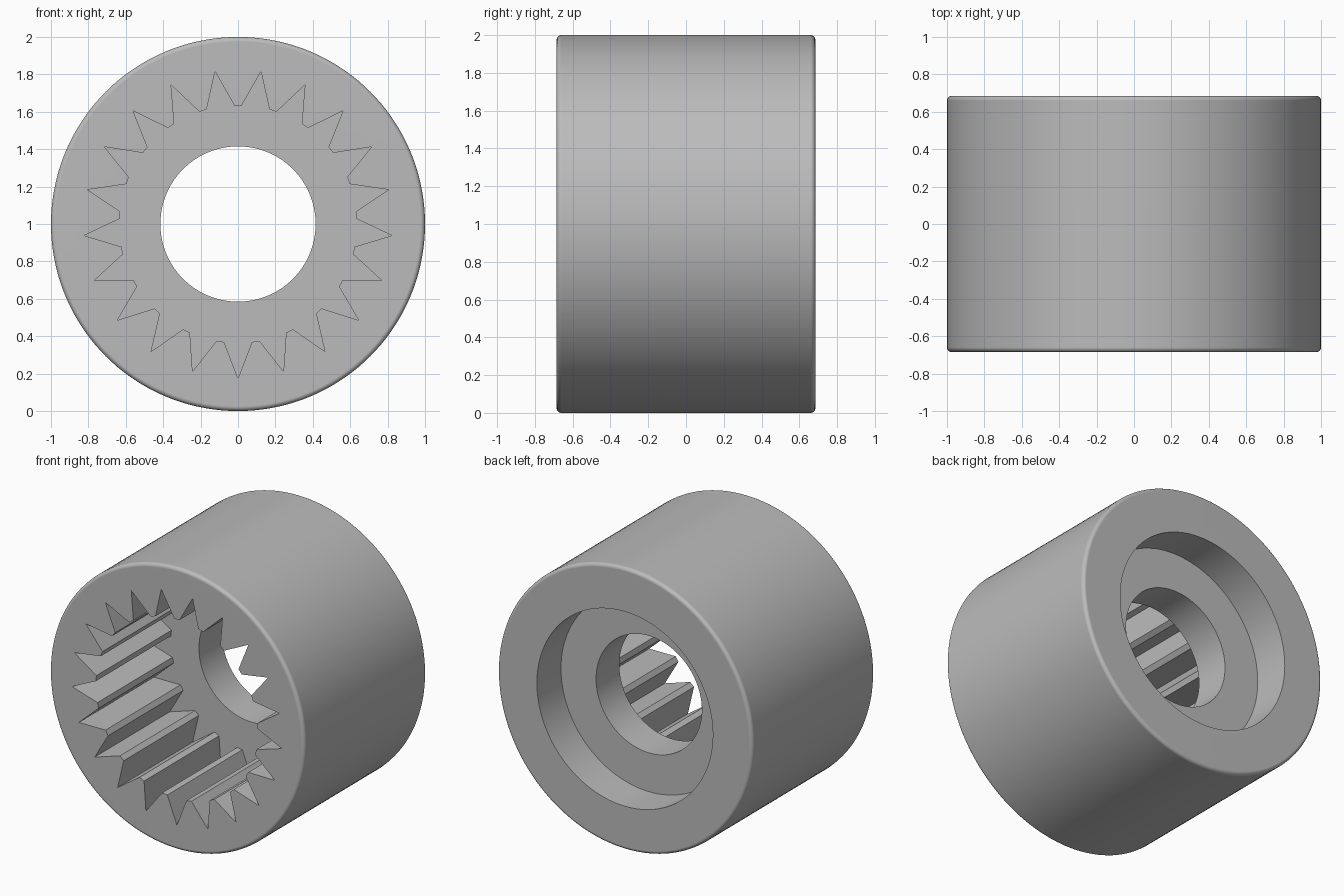
import bpy, bmesh, math
from mathutils import Vector

if "Cube" in bpy.data.objects:
    bpy.data.objects.remove(bpy.data.objects["Cube"], do_unlink=True)

RADIUS, HALF, EDGE = 1.0, 0.685, 0.025     # outer size and rounded rim
HOLE, RECESS = 0.415, 0.69                 # through hole and rear recess radii
RECESS_Y, POCKET_Y = 0.415, 0.155          # depths of the two floors
TEETH, ROOT, TIP, TIP_HALF = 21, 0.825, 0.635, 0.02
SEGMENTS = 144
CENTRE = Vector((0, 0, 1))

# One plain grey
grey = bpy.data.materials.new("grey_metal")
grey.use_nodes = True
colour = (0.5, 0.5, 0.5, 1)
grey.diffuse_color = colour
grey.node_tree.nodes["Principled BSDF"].inputs["Base Color"].default_value = colour


def make_object(name, bm):
    bmesh.ops.recalc_face_normals(bm, faces=bm.faces)
    mesh = bpy.data.meshes.new(name)
    bm.to_mesh(mesh)
    bm.free()
    mesh.materials.append(grey)
    obj = bpy.data.objects.new(name, mesh)
    bpy.context.collection.objects.link(obj)
    return obj


def lathe(name, profile):
    """Turn a closed (radius, y) profile about the y axis."""
    bm = bmesh.new()
    rings = []
    for i in range(SEGMENTS):
        a = math.tau * i / SEGMENTS
        rings.append([bm.verts.new(CENTRE + Vector((r * math.sin(a), y, r * math.cos(a))))
                      for r, y in profile])
    for i, ring in enumerate(rings):
        after = rings[(i + 1) % SEGMENTS]
        for j in range(len(profile)):
            k = (j + 1) % len(profile)
            bm.faces.new((ring[j], ring[k], after[k], after[j]))
    return make_object(name, bm)


def rim(side, steps=5):
    """Quarter-round outer edge, from the flat face to the outer wall."""
    angles = [math.pi / 2 * i / steps for i in range(steps + 1)]
    return [(RADIUS - EDGE + EDGE * math.sin(a),
             side * (HALF - EDGE + EDGE * math.cos(a))) for a in angles]


# Sleeve with through hole and rear recess
profile = [(HOLE, -HALF)] + rim(-1) + rim(1)[::-1]
profile += [(RECESS, HALF), (RECESS, RECESS_Y), (HOLE, RECESS_Y)]
sleeve = lathe("splined_sleeve", profile)

# Toothed cutter for the front pocket: sharp roots, narrow flat tips
bm = bmesh.new()
outline = []
for i in range(TEETH):
    root = math.tau * i / TEETH - math.pi / 2
    tip = root + math.pi / TEETH
    spread = TIP_HALF / TIP
    for r, a in ((ROOT, root), (TIP, tip - spread), (TIP, tip + spread)):
        outline.append(bm.verts.new(CENTRE + Vector((r * math.cos(a), -1, r * math.sin(a)))))
cap = bm.faces.new(outline)
extruded = bmesh.ops.extrude_face_region(bm, geom=[cap], use_keep_orig=True)
moved = [g for g in extruded["geom"] if isinstance(g, bmesh.types.BMVert)]
bmesh.ops.translate(bm, verts=moved, vec=(0, POCKET_Y + 1, 0))
cutter = make_object("tooth_cutter", bm)
cutter.hide_render = True

# Cut the pocket, then drop the cutter
cut = sleeve.modifiers.new("pocket", "BOOLEAN")
cut.operation = "DIFFERENCE"
cut.solver = "EXACT"
cut.object = cutter
bpy.ops.object.select_all(action="DESELECT")
sleeve.select_set(True)
bpy.context.view_layer.objects.active = sleeve
bpy.ops.object.modifier_apply(modifier=cut.name)
bpy.data.objects.remove(cutter, do_unlink=True)

# Smooth walls with crisp edges and flat end faces
bpy.ops.object.shade_smooth_by_angle(angle=math.radians(30))
normals = sleeve.modifiers.new("weighted_normals", "WEIGHTED_NORMAL")
normals.keep_sharp = True
